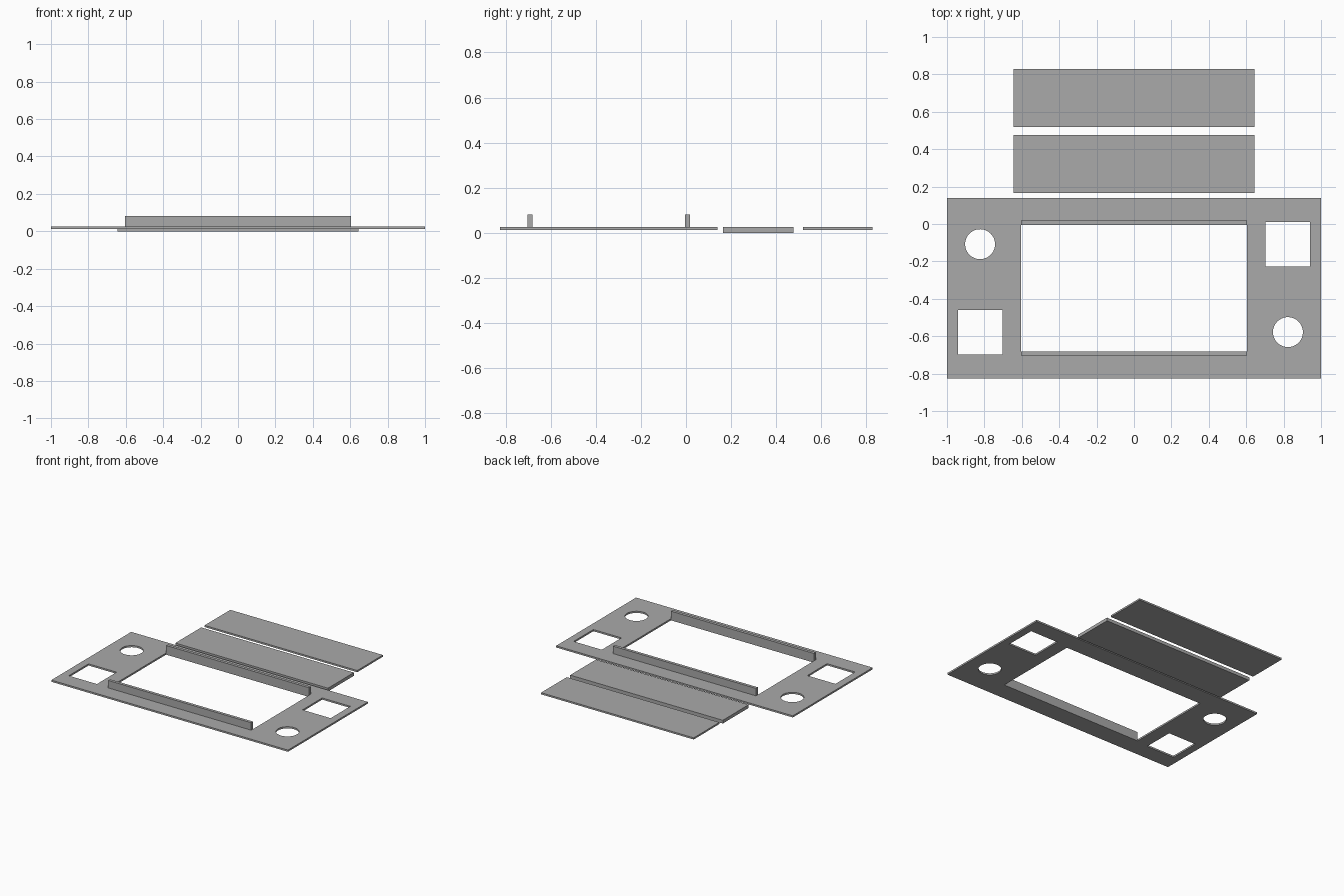
import bpy

if "Cube" in bpy.data.objects:
    bpy.data.objects.remove(bpy.data.objects["Cube"], do_unlink=True)

# One flat grey for every part
grey = bpy.data.materials.new("plain grey")
grey.use_nodes = True
colour = (0.4, 0.4, 0.4, 1)
grey.diffuse_color = colour
grey.node_tree.nodes["Principled BSDF"].inputs["Base Color"].default_value = colour


def finish(name):
    obj = bpy.context.object
    obj.name = name
    bpy.ops.object.transform_apply(location=True, rotation=True, scale=True)
    obj.data.materials.append(grey)
    return obj


def box(name, centre, size):
    bpy.ops.mesh.primitive_cube_add(size=1, location=centre)
    bpy.context.object.scale = size
    return finish(name)


def slab(name, x, y, z):
    """Box centred on x = 0 with half width x and (low, high) ranges in y and z."""
    return box(name, (0, sum(y) / 2, sum(z) / 2), (2 * x, y[1] - y[0], z[1] - z[0]))


MID = -0.343            # centre line of the faceplate in y
BASE, TOP = 0.012, 0.025

# Faceplate
plate = slab("faceplate", 1.0, (MID - 0.482, MID + 0.482), (BASE, TOP))

# Openings: display window, plus a round and a square hole on each side
cutters = [box("window_cutter", (0, MID, 0), (1.208, 0.676, 0.2))]
for side in (-1, 1):
    bpy.ops.mesh.primitive_cylinder_add(
        vertices=64, radius=0.08, depth=0.2,
        location=(side * 0.823, MID - side * 0.235, 0))
    cutters.append(finish("round_cutter"))
    cutters.append(box("square_cutter", (side * 0.823, MID + side * 0.235, 0),
                       (0.238, 0.238, 0.2)))
for cutter in cutters:
    mod = plate.modifiers.new("opening", "BOOLEAN")
    mod.operation = "DIFFERENCE"
    mod.solver = "EXACT"
    mod.object = cutter
    bpy.context.view_layer.objects.active = plate
    bpy.ops.object.modifier_apply(modifier=mod.name)
    bpy.data.objects.remove(cutter, do_unlink=True)

# Upright rails along the long edges of the window
for side, name in ((-1, "front_rail"), (1, "back_rail")):
    near, far = MID + side * 0.338, MID + side * 0.361
    slab(name, 0.604, (min(near, far), max(near, far)), (TOP, 0.082))

# Loose strips behind the faceplate, the nearer one thicker
slab("inner_strip", 0.645, (0.165, 0.477), (0, TOP))
slab("outer_strip", 0.645, (0.518, 0.828), (BASE, TOP))
